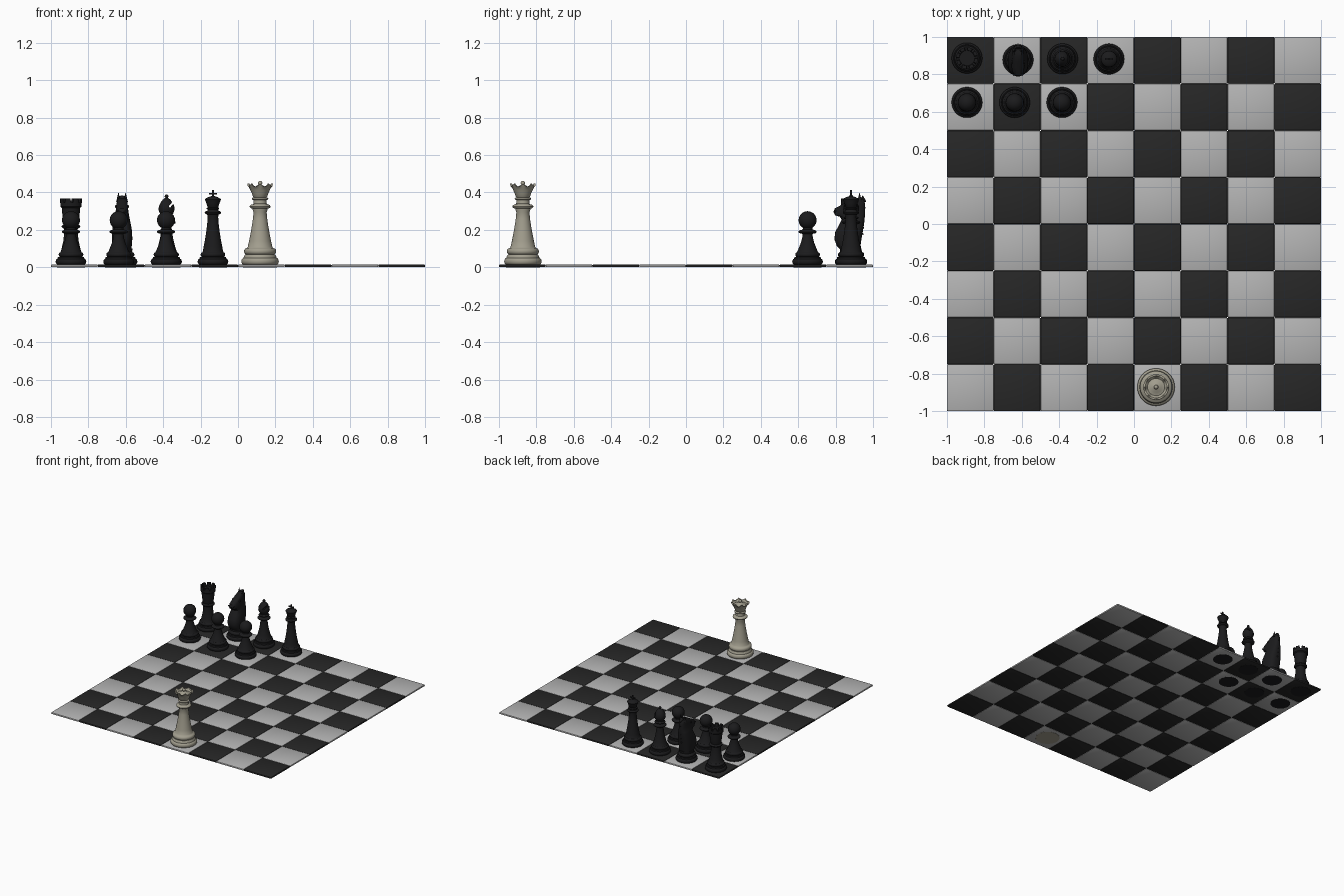
import bpy, bmesh, math
from mathutils import Matrix, Vector

if "Cube" in bpy.data.objects:
    bpy.data.objects.remove(bpy.data.objects["Cube"])


def material(name, rgb):
    m = bpy.data.materials.new(name)
    m.diffuse_color = (*rgb, 1)
    m.use_nodes = True
    m.node_tree.nodes["Principled BSDF"].inputs["Base Color"].default_value = m.diffuse_color
    return m


BLACK = material("black_piece", (0.011, 0.011, 0.012))
CREAM = material("cream_piece", (0.36, 0.34, 0.27))
LIGHT = material("light_square", (0.46, 0.46, 0.46))
DARK = material("dark_square", (0.02, 0.02, 0.02))


def finish(bm, name, mat, loc=(0, 0, 0)):
    bmesh.ops.recalc_face_normals(bm, faces=bm.faces)
    me = bpy.data.meshes.new(name)
    bm.to_mesh(me)
    bm.free()
    ob = bpy.data.objects.new(name, me)
    ob.location = loc
    me.materials.append(mat)
    bpy.context.collection.objects.link(ob)
    return ob


def bridge(bm, rings, cap=True):
    n = len(rings[0])
    for a, b in zip(rings, rings[1:]):
        for i in range(n):
            j = (i + 1) % n
            bm.faces.new((a[i], a[j], b[j], b[i]))
    if cap:
        bm.faces.new(rings[0])
        bm.faces.new(rings[-1])


def lathe(bm, profile, n=48, dent=None, first_dent=None, last_dent=None):
    """Spin (radius, z) points; dent(angle) lowers a range of rings."""
    rings = []
    for k, (r, z) in enumerate(profile):
        d = dent if dent and first_dent <= k <= last_dent else (lambda a: 0)
        angles = [2 * math.pi * i / n for i in range(n)]
        rings.append([bm.verts.new((r * math.cos(a), r * math.sin(a), z - d(a)))
                      for a in angles])
    bridge(bm, rings)


def bead(r, z, h, d, n=6):
    """Rounded ring in a profile: outer radius r, centre z, height h, depth d."""
    return [(r - d + d * math.cos(t), z + h / 2 * math.sin(t))
            for t in [math.pi * (i / n - 0.5) for i in range(n + 1)]]


def box(bm, size, loc):
    bmesh.ops.create_cube(bm, size=1, matrix=Matrix.Translation(loc) @ Matrix.Diagonal((*size, 1)))


def ball(bm, r, loc, scale=(1, 1, 1)):
    bmesh.ops.create_uvsphere(bm, u_segments=24, v_segments=14, radius=r,
                              matrix=Matrix.Translation(loc) @ Matrix.Diagonal((*scale, 1)))


# Shared turned foot of the black pieces
FOOT = [(0.074, 0), (0.078, 0.014)] + bead(0.082, 0.03, 0.03, 0.01) + [(0.07, 0.055)] \
    + bead(0.066, 0.068, 0.022, 0.008) + [(0.054, 0.085)]

# Board squares
for i in range(8):
    for j in range(8):
        bm = bmesh.new()
        box(bm, (0.25, 0.25, 0.014), (-0.875 + i / 4, -0.875 + j / 4, 0.008))
        bmesh.ops.bevel(bm, geom=bm.edges[:], offset=0.005, segments=2, affect='EDGES', profile=0.5)
        finish(bm, f"square_{i}_{j}", LIGHT if (i + j) % 2 == 0 else DARK)

# Pawns
for k, x in enumerate((-0.893, -0.638, -0.385)):
    bm = bmesh.new()
    lathe(bm, FOOT + [(0.046, 0.105), (0.036, 0.13), (0.029, 0.155), (0.026, 0.178)]
          + bead(0.049, 0.19, 0.018, 0.014) + [(0.026, 0.203), (0.024, 0.22)])
    ball(bm, 0.048, (0, 0, 0.252))
    finish(bm, f"pawn_{k}", BLACK, (x, 0.65, 0))

# Rook with notched parapet
bm = bmesh.new()
profile = FOOT + [(0.048, 0.11), (0.041, 0.14), (0.037, 0.175), (0.036, 0.205)] \
    + bead(0.05, 0.218, 0.02, 0.012) + [(0.04, 0.235), (0.044, 0.262), (0.047, 0.29), (0.049, 0.318),
                                        (0.057, 0.325), (0.057, 0.342)]
k = len(profile)
profile += [(0.058, 0.367), (0.041, 0.367), (0.04, 0.34), (0.002, 0.34)]
lathe(bm, profile, 96, lambda a: 0.02 if int(a * 48 / math.pi + 0.5) % 12 < 4 else 0, k, k + 1)
finish(bm, "rook", BLACK, (-0.893, 0.887, 0))

# Bishop with slit head
bm = bmesh.new()
lathe(bm, FOOT + [(0.046, 0.11), (0.036, 0.15), (0.029, 0.19), (0.026, 0.225)]
      + bead(0.049, 0.24, 0.018, 0.014) + [(0.028, 0.254)] + bead(0.04, 0.264, 0.014, 0.01)
      + [(0.027, 0.275), (0.037, 0.29), (0.043, 0.308), (0.041, 0.327), (0.032, 0.346),
         (0.02, 0.362), (0.008, 0.371), (0.001, 0.374)])
bishop = finish(bm, "bishop", BLACK, (-0.382, 0.883, 0))
bm = bmesh.new()
box(bm, (0.06, 0.2, 0.01), (0, 0, 0))
cutter = finish(bm, "slit_cutter", BLACK, (-0.348, 0.883, 0.345))
cutter.rotation_euler = (0, math.radians(-50), 0)
mod = bishop.modifiers.new("slit", 'BOOLEAN')
mod.operation, mod.object = 'DIFFERENCE', cutter
bpy.context.view_layer.update()
cut_mesh = bpy.data.meshes.new_from_object(bishop.evaluated_get(bpy.context.evaluated_depsgraph_get()))
bishop.modifiers.clear()
bishop.data = cut_mesh
bpy.data.objects.remove(cutter)
bm = bmesh.new()
ball(bm, 0.01, (0, 0, 0.379))
finish(bm, "bishop_finial", BLACK, bishop.location)

# King with cross
bm = bmesh.new()
lathe(bm, FOOT + [(0.05, 0.11), (0.042, 0.15), (0.036, 0.19), (0.031, 0.23), (0.028, 0.27)]
      + bead(0.044, 0.292, 0.018, 0.013) + [(0.028, 0.306)] + bead(0.034, 0.314, 0.012, 0.008)
      + [(0.029, 0.323), (0.035, 0.343), (0.043, 0.362), (0.04, 0.367), (0.025, 0.375), (0.008, 0.381), (0.001, 0.382)])
box(bm, (0.009, 0.009, 0.04), (0, 0, 0.393))
box(bm, (0.044, 0.009, 0.009), (0, 0, 0.394))
finish(bm, "king", BLACK, (-0.134, 0.882, 0))

# Queen with scalloped crown
bm = bmesh.new()
profile = [(0.09, 0), (0.096, 0.014)] + bead(0.1, 0.032, 0.036, 0.012) + [(0.087, 0.058), (0.08, 0.068)] \
    + bead(0.086, 0.085, 0.034, 0.014) + [(0.066, 0.108), (0.059, 0.14), (0.051, 0.18), (0.044, 0.22),
                                          (0.038, 0.26), (0.035, 0.295), (0.04, 0.308)] \
    + bead(0.056, 0.325, 0.022, 0.016) + [(0.036, 0.34), (0.034, 0.355)] + bead(0.044, 0.366, 0.014, 0.01) \
    + [(0.038, 0.378), (0.044, 0.395), (0.052, 0.413), (0.058, 0.425)]
k = len(profile)
profile += [(0.068, 0.447), (0.058, 0.447), (0.046, 0.424), (0.03, 0.428), (0.016, 0.438), (0.001, 0.441)]
lathe(bm, profile, 64, lambda a: 0.015 * abs(math.sin(4 * a)), k, k + 1)
ball(bm, 0.012, (0, 0, 0.45))
finish(bm, "queen", CREAM, (0.118, -0.872, 0))

# Knight: turned foot, lofted horse body, ears, mane and eyes
bm = bmesh.new()
lathe(bm, FOOT + [(0.056, 0.1), (0.04, 0.105)])
rings = []
# z, front y, back y, half width
for z, y0, y1, w in [(0.09, -0.05, 0.05, 0.05), (0.115, -0.072, 0.055, 0.052), (0.15, -0.085, 0.06, 0.055),
                     (0.19, -0.08, 0.067, 0.054), (0.225, -0.06, 0.073, 0.048), (0.255, -0.045, 0.077, 0.042),
                     (0.27, -0.055, 0.078, 0.039), (0.278, -0.08, 0.079, 0.037), (0.295, -0.09, 0.08, 0.035),
                     (0.315, -0.082, 0.08, 0.032), (0.335, -0.045, 0.08, 0.03), (0.355, -0.01, 0.076, 0.027),
                     (0.37, 0.02, 0.065, 0.02)]:
    ring = []
    for i in range(32):
        c, s = math.cos(math.pi * i / 16), math.sin(math.pi * i / 16)
        ring.append(bm.verts.new((w * math.copysign(abs(c) ** 0.75, c),
                                  (y0 + y1) / 2 + (y1 - y0) / 2 * math.copysign(abs(s) ** 0.75, s), z)))
    rings.append(ring)
bridge(bm, rings)
for sx in (-1, 1):
    bmesh.ops.create_cone(bm, cap_ends=True, segments=12, radius1=0.013, radius2=0.001, depth=0.05,
                          matrix=Matrix.Translation((sx * 0.019, 0.05, 0.373)))
    ball(bm, 0.008, (sx * 0.03, -0.012, 0.325))
    ball(bm, 0.006, (sx * 0.022, -0.08, 0.3))
for t in range(6):
    z = 0.36 - 0.035 * t
    bmesh.ops.create_cone(bm, cap_ends=True, segments=10, radius1=0.018, radius2=0.002, depth=0.035,
                          matrix=Matrix.Translation((0, 0.071 - 0.003 * t, z)) @ Matrix.Rotation(math.radians(-125), 4, 'X'))
finish(bm, "knight", BLACK, (-0.62, 0.878, 0))

# Smooth shading with crisp edges
for ob in bpy.context.scene.objects:
    ob.select_set(True)
    bpy.context.view_layer.objects.active = ob
bpy.ops.object.shade_smooth_by_angle(angle=math.radians(35))
